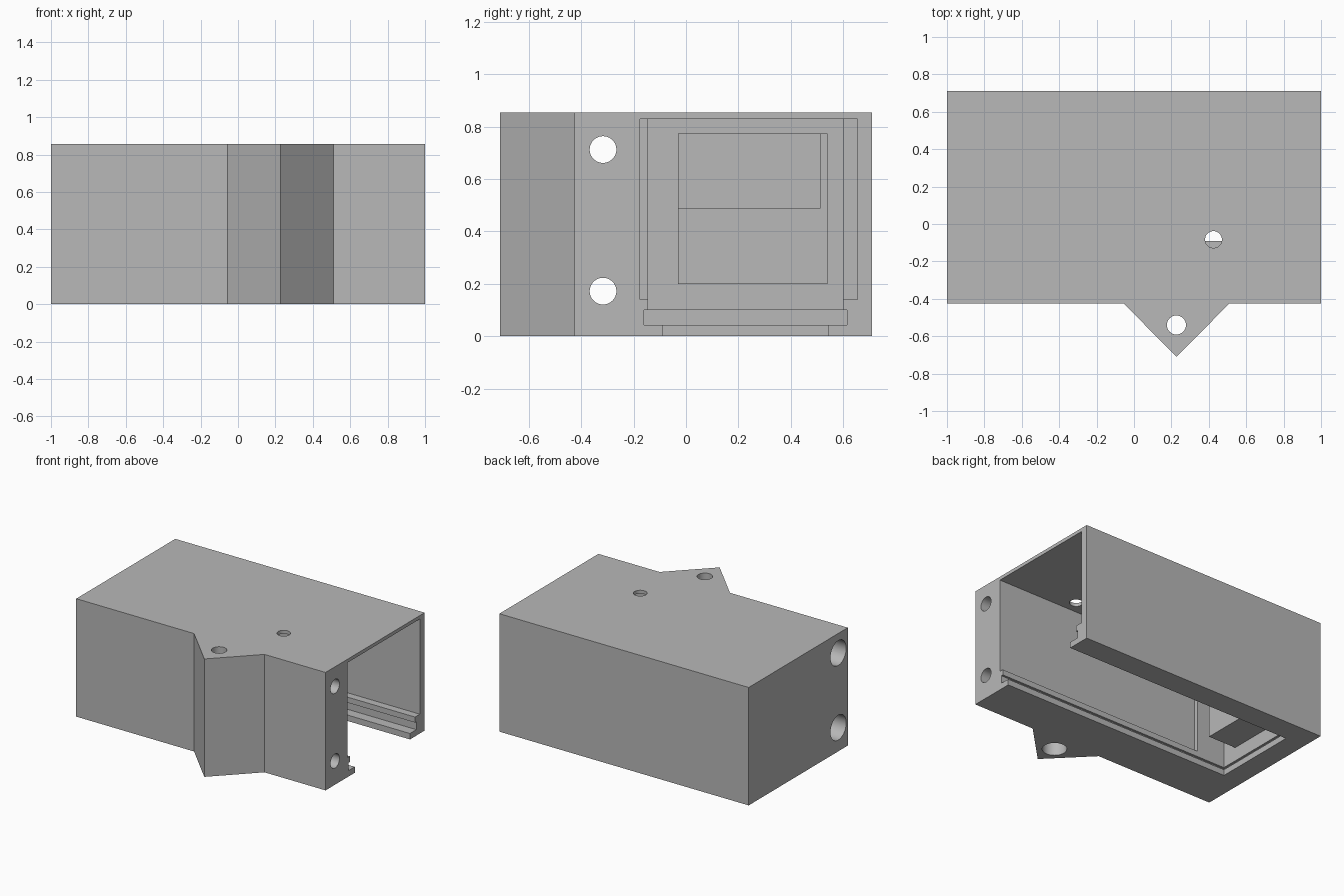
import bpy
import bmesh
from math import pi
from mathutils import Matrix, Vector

if "Cube" in bpy.data.objects:
    bpy.data.objects.remove(bpy.data.objects["Cube"], do_unlink=True)

# Single plain grey
grey = bpy.data.materials.new("plain_grey")
grey.use_nodes = True
colour = (0.48, 0.48, 0.48, 1)
grey.diffuse_color = colour
grey.node_tree.nodes["Principled BSDF"].inputs["Base Color"].default_value = colour


def finish(name, bm):
    bmesh.ops.recalc_face_normals(bm, faces=bm.faces)
    mesh = bpy.data.meshes.new(name)
    bm.to_mesh(mesh)
    bm.free()
    mesh.materials.append(grey)
    ob = bpy.data.objects.new(name, mesh)
    bpy.context.collection.objects.link(ob)
    return ob


def box(name, x, y, z):
    lo, hi = Vector((x[0], y[0], z[0])), Vector((x[1], y[1], z[1]))
    bm = bmesh.new()
    size = Matrix.Diagonal((*(hi - lo), 1))
    bmesh.ops.create_cube(bm, size=1, matrix=Matrix.Translation((lo + hi) / 2) @ size)
    return finish(name, bm)


def rod(name, start, end, radius):
    a, b = Vector(start), Vector(end)
    turn = (b - a).to_track_quat('Z', 'Y').to_matrix().to_4x4()
    bm = bmesh.new()
    bmesh.ops.create_cone(bm, cap_ends=True, segments=48, radius1=radius, radius2=radius,
                          depth=(b - a).length, matrix=Matrix.Translation((a + b) / 2) @ turn)
    return finish(name, bm)


def prism(name, outline, height):
    bm = bmesh.new()
    base = bm.faces.new([bm.verts.new((x, y, 0)) for x, y in outline])
    top = bmesh.ops.extrude_face_region(bm, geom=[base])["geom"]
    verts = [v for v in top if isinstance(v, bmesh.types.BMVert)]
    bmesh.ops.translate(bm, verts=verts, vec=(0, 0, height))
    return finish(name, bm)


def cut(target, cutter):
    cutter.hide_render = True
    mod = target.modifiers.new("cut", 'BOOLEAN')
    mod.operation, mod.solver, mod.object = 'DIFFERENCE', 'EXACT', cutter
    bpy.context.view_layer.objects.active = target
    bpy.ops.object.modifier_apply(modifier=mod.name)
    bpy.data.objects.remove(cutter, do_unlink=True)


# Housing with the pointed lug on its front
H = 0.855
FRONT, BACK = -0.425, 0.71
housing = prism("housing", [(-1, FRONT), (-0.055, FRONT), (0.227, -0.71), (0.51, FRONT),
                            (1, FRONT), (1, BACK), (-1, BACK)], H)

# Cavity, lid groove and floor opening, all open at the +x end
cut(housing, box("main_cavity", (-0.665, 1.1), (-0.175, 0.655), (0.14, 0.83)))
cut(housing, box("inner_cavity", (-0.89, 1.1), (-0.145, 0.60), (0.08, 0.83)))
cut(housing, box("lid_groove", (-0.905, 1.1), (-0.16, 0.615), (0.043, 0.10)))
cut(housing, box("floor_opening", (-0.845, 1.1), (-0.09, 0.542), (-0.1, 0.07)))

# Long screw holes with wide head recesses at the -x end
for z in (0.172, 0.713):
    cut(housing, rod("screw_hole", (-1.1, -0.317, z), (1.1, -0.317, z), 0.051))
    cut(housing, rod("screw_recess", (-1.1, -0.317, z), (-0.75, -0.317, z), 0.09))

# Lug hole with its recess below, and the small roof hole
cut(housing, rod("lug_hole", (0.227, -0.54, -0.1), (0.227, -0.54, 1), 0.051))
cut(housing, rod("lug_recess", (0.227, -0.54, -0.1), (0.227, -0.54, 0.2), 0.081))
cut(housing, rod("roof_hole", (0.425, -0.083, 0.7), (0.425, -0.083, 1), 0.045))

# Stepped block on the inner end wall
block = box("inner_block", (-0.89, -0.667), (-0.03, 0.54), (0.20, 0.775))
cut(block, box("block_step", (-0.80, -0.5), (-0.1, 0.512), (0.487, 0.9)))

# Smooth bores, crisp edges
for ob in (housing, block):
    bpy.ops.object.select_all(action='DESELECT')
    ob.select_set(True)
    bpy.context.view_layer.objects.active = ob
    bpy.ops.object.shade_smooth_by_angle(angle=pi / 6)
